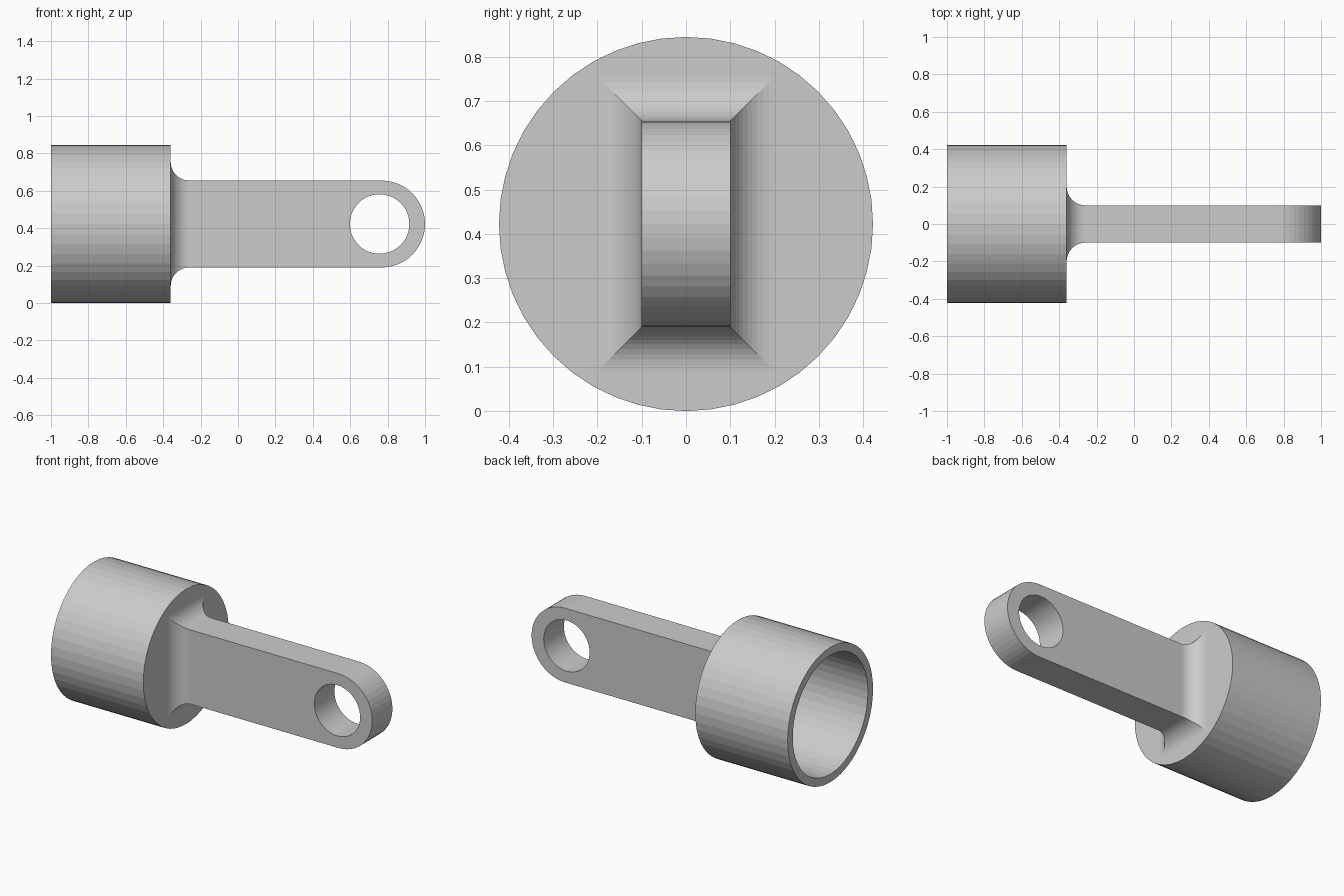
import bpy, bmesh
from math import sin, cos, pi

if "Cube" in bpy.data.objects:
    bpy.data.objects.remove(bpy.data.objects["Cube"])

ZC, R = 0.4225, 0.4225          # axis height and socket radius
SEG = 48
X_FACE, FILLET = -0.36, 0.10    # socket front face, arm root fillet
HW, HH = 0.10, 0.2325           # arm half thickness and half height


def finish(bm, name):
    bmesh.ops.remove_doubles(bm, verts=bm.verts, dist=1e-5)
    bmesh.ops.recalc_face_normals(bm, faces=bm.faces)
    me = bpy.data.meshes.new(name)
    bm.to_mesh(me)
    bm.free()
    ob = bpy.data.objects.new(name, me)
    bpy.context.collection.objects.link(ob)
    return ob


def loft(bm, sections):
    """Join successive closed sections with quads; returns the vertex rings."""
    rings = [[bm.verts.new(p) for p in s] for s in sections]
    for a, b in zip(rings, rings[1:]):
        n = len(a)
        for i in range(n):
            j = (i + 1) % n
            bm.faces.new((a[i], a[j], b[j], b[i]))
    return rings


def ring(x, r):
    return [(x, r * sin(2 * pi * i / SEG), ZC + r * cos(2 * pi * i / SEG))
            for i in range(SEG)]


# Hollow socket, open at the -x end
bm = bmesh.new()
rings = loft(bm, [ring(X_FACE, R), ring(-1, R), ring(-1, 0.372), ring(-0.42, 0.372)])
bm.faces.new(rings[0])
bm.faces.new(rings[-1])
finish(bm, "socket")

# Arm plate outline with round end and eye hole
bm = bmesh.new()
x0, xe = X_FACE + FILLET, 1 - HH
half = SEG // 2
outer = [(x0, ZC - HH)]
outer += [(xe + HH * sin(pi * i / half), ZC - HH * cos(pi * i / half)) for i in range(half + 1)]
outer += [(x0, ZC + HH)]
hole = [(0.757 + 0.159 * cos(2 * pi * i / SEG), ZC + 0.159 * sin(2 * pi * i / SEG))
        for i in range(SEG)]
edges = []
for loop in (outer, hole):
    vs = [bm.verts.new((x, -HW, z)) for x, z in loop]
    edges += [bm.edges.new((vs[i - 1], vs[i])) for i in range(len(vs))]
bmesh.ops.triangle_fill(bm, edges=edges, use_beauty=True)
ext = bmesh.ops.extrude_face_region(bm, geom=bm.faces[:], use_keep_orig=True)
moved = [g for g in ext["geom"] if isinstance(g, bmesh.types.BMVert)]
bmesh.ops.translate(bm, verts=moved, vec=(0, 2 * HW, 0))
root = [f for f in bm.faces if all(abs(v.co.x - x0) < 1e-5 for v in f.verts)]
bmesh.ops.delete(bm, geom=root, context='FACES_ONLY')

# Mitred fillet flaring from the arm into the socket face
sections = []
for i in range(13):
    a = pi / 2 * i / 12
    g = FILLET * (1 - cos(a))
    x = x0 - FILLET * sin(a)
    sections.append([(x, sy * (HW + g), ZC + sz * (HH + g))
                     for sy, sz in ((-1, -1), (1, -1), (1, 1), (-1, 1))])
loft(bm, sections)
finish(bm, "eye_arm")
